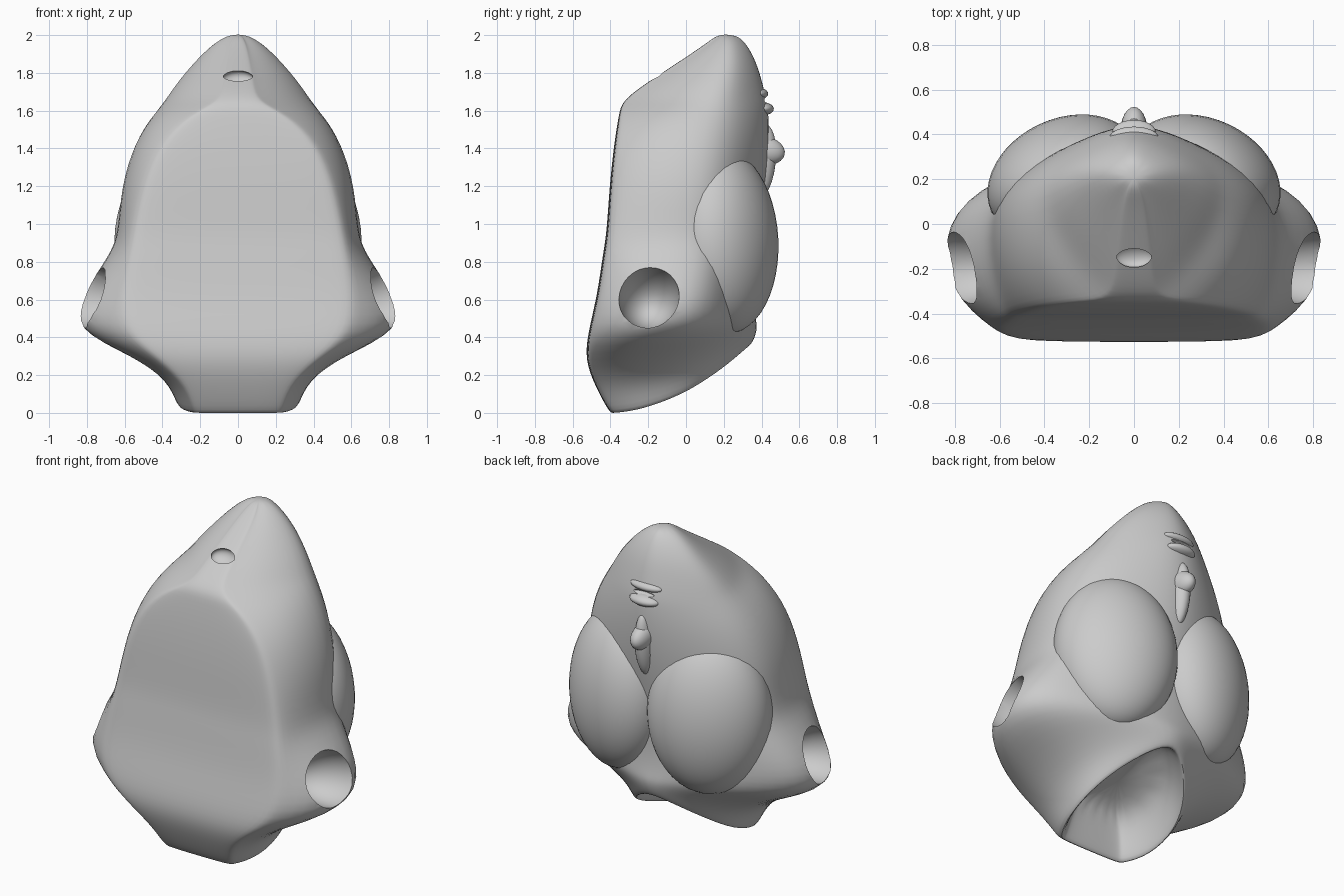
import bpy, bmesh
from math import radians

if "Cube" in bpy.data.objects:
    bpy.data.objects.remove(bpy.data.objects["Cube"])

# Level: height, rear lift, half width, front half width, front y, side y, rear y
LEVELS = [
    (2.005, 0, .05, .02, .17, .22, .27),
    (1.95, 0, .15, .05, .10, .22, .33),
    (1.85, 0, .26, .07, -.05, .21, .385),
    (1.74, 0, .36, .09, -.22, .17, .42),
    (1.65, 0, .425, .11, -.34, .14, .445),
    (1.58, 0, .47, .27, -.355, .13, .455),
    (1.43, 0, .565, .43, -.38, .11, .46),
    (1.20, 0, .635, .52, -.405, .10, .44),
    (.95, 0, .645, .57, -.42, .09, .39),
    (.84, 0, .69, .59, -.44, .08, .37),
    (.62, 0, .845, .63, -.47, .04, .37),
    (.42, .09, .88, .62, -.52, -.02, .39),
    (.28, .19, .60, .43, -.535, .00, .40),
    (.14, .28, .39, .28, -.48, .00, .39),
    (-.01, .38, .34, .24, -.40, -.02, .36),
    (.00, .38, .315, .22, -.375, -.02, .335),
    (.12, .32, .28, .20, -.35, .00, .27),
    (.30, .16, .20, .15, -.32, -.05, .15),
]


def ring(z, lift, w, wf, yf, ym, yb):
    k = .6 if z > 1.6 else .96 if .35 < z < .7 else .8
    half = [(0, yf), (wf * .5, yf), (wf * .92, yf + .005), (wf, yf + .02),
            (wf + k * (w - wf), yf + .4 * (ym - yf)), (w, ym),
            (.76 * w, ym + .48 * (yb - ym)), (.36 * w, ym + .83 * (yb - ym)), (0, yb)]
    full = half + [(-x, y) for x, y in half[-2:0:-1]]
    return [(x, y, z + lift * ((y - yf) / (yb - yf)) ** 2) for x, y in full]


def apply_mods(ob):
    bpy.context.view_layer.objects.active = ob
    for m in list(ob.modifiers):
        bpy.ops.object.modifier_apply(modifier=m.name)


def smooth(ob, angle=35):
    bpy.ops.object.select_all(action='DESELECT')
    ob.select_set(True)
    bpy.context.view_layer.objects.active = ob
    bpy.ops.object.shade_smooth_by_angle(angle=radians(angle))


def ellipsoid(name, loc, size, rot=(0, 0, 0), seg=32):
    bpy.ops.mesh.primitive_uv_sphere_add(segments=seg, ring_count=seg // 2, location=loc,
                                         rotation=[radians(a) for a in rot])
    ob = bpy.context.object
    ob.name = name
    ob.scale = size
    return ob


# Lofted body shell, with the lower opening folded inward
bm = bmesh.new()
rings = [[bm.verts.new(p) for p in ring(*lv)] for lv in LEVELS]
for a, b in zip(rings, rings[1:]):
    for i in range(len(a)):
        j = (i + 1) % len(a)
        bm.faces.new((a[i], a[j], b[j], b[i]))
bm.faces.new(rings[0])
bm.faces.new(rings[-1])
bmesh.ops.recalc_face_normals(bm, faces=bm.faces)
mesh = bpy.data.meshes.new("body")
bm.to_mesh(mesh)
bm.free()
body = bpy.data.objects.new("body", mesh)
bpy.context.collection.objects.link(body)
body.modifiers.new("soft", 'SUBSURF').levels = 2
apply_mods(body)

# Arm sockets, small front dimple and rear slit
cutters = [ellipsoid("socket_cutter", (s * .82, -.20, .625), (.30, .165, .17), (0, -s * 14, 0))
           for s in (1, -1)]
cutters.append(ellipsoid("dimple_cutter", (0, -.14, 1.765), (.085, .06, .04), (35, 0, 0)))
cutters.append(ellipsoid("slit_cutter", (0, .46, 1.655), (.11, .06, .018)))
for c in cutters:
    m = body.modifiers.new("cut", 'BOOLEAN')
    m.operation = 'DIFFERENCE'
    m.solver = 'EXACT'
    m.object = c
    c.hide_render = True
apply_mods(body)
for c in cutters:
    bpy.data.objects.remove(c)
smooth(body)

# Paired rear domes, turned outward
for s, side in ((1, "right"), (-1, "left")):
    smooth(ellipsoid("rear_dome_" + side, (s * .31, .205, .91), (.36, .265, .49),
                     (3, 0, -s * 25), 48))

# Small folds and ridge high on the rear
for name, loc, size, rot in (
        ("upper_fold", (0, .385, 1.69), (.11, .05, .03), (0, 0, 0)),
        ("lower_fold", (0, .405, 1.61), (.10, .06, .035), (0, 0, 0)),
        ("rear_knob", (0, .415, 1.39), (.06, .11, .075), (-12, 0, 0)),
        ("rear_ridge", (0, .40, 1.33), (.055, .075, .20), (-6, 0, 0))):
    smooth(ellipsoid(name, loc, size, rot, 24))
